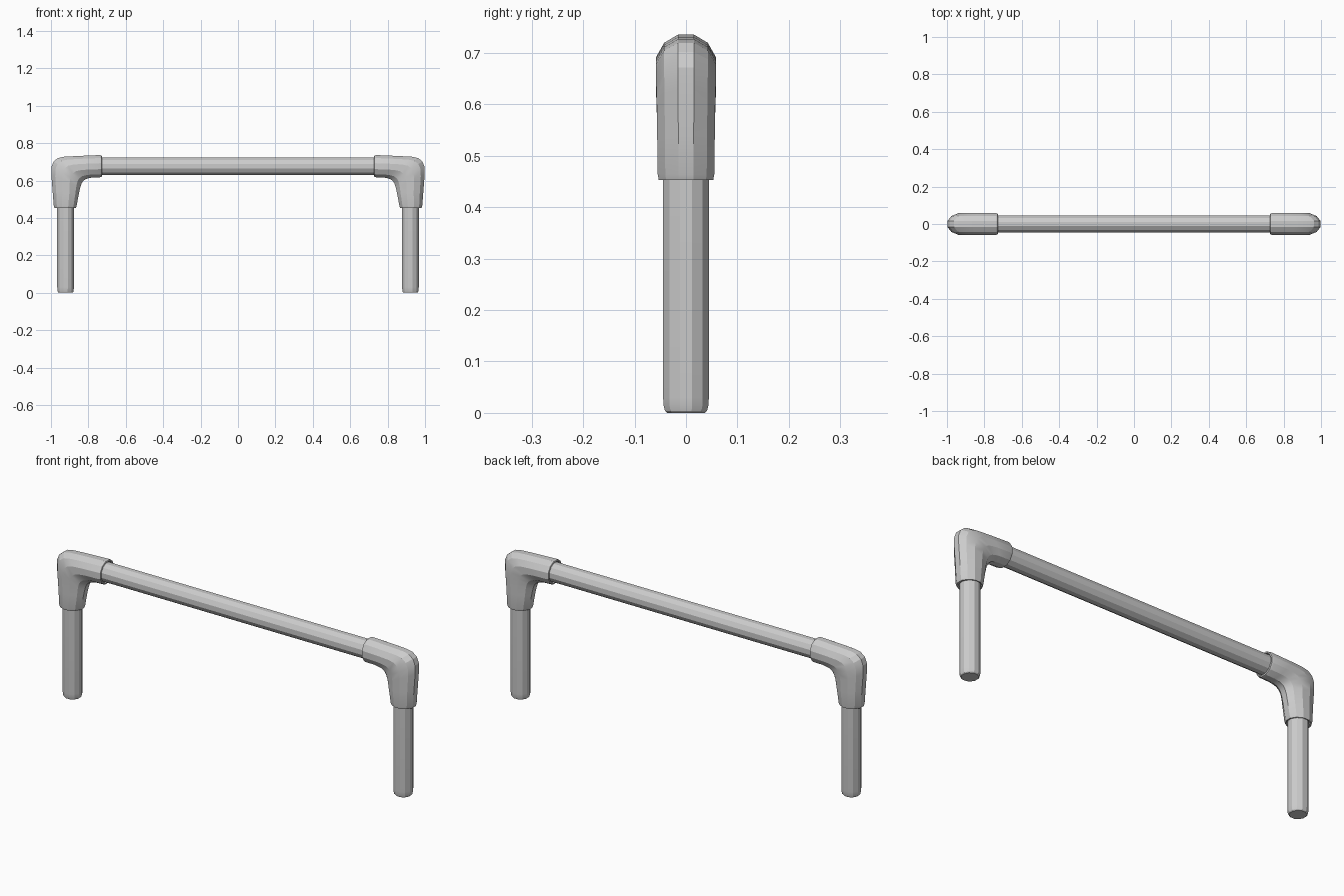
import bpy, bmesh
from math import sin, cos, pi
from mathutils import Vector

if "Cube" in bpy.data.objects:
    bpy.data.objects.remove(bpy.data.objects["Cube"])

SIDES = 12


def loft(name, rings):
    """Skin elliptical rings given as (outer xz, inner xz, half depth)."""
    bm = bmesh.new()
    loops = []
    for outer, inner, depth in rings:
        a = Vector((outer[0], 0, outer[1]))
        b = Vector((inner[0], 0, inner[1]))
        mid, half = (a + b) / 2, (a - b) / 2
        loop = []
        for i in range(SIDES):
            t = 2 * pi * (i + 0.5) / SIDES
            # scale so that the flats reach the given outline
            k = 1 / cos(pi / SIDES)
            loop.append(bm.verts.new(mid + half * cos(t) * k + Vector((0, depth * sin(t) * k, 0))))
        loops.append(loop)
    for p, q in zip(loops, loops[1:]):
        for i in range(SIDES):
            j = (i + 1) % SIDES
            bm.faces.new((p[i], p[j], q[j], q[i]))
    bm.faces.new(loops[0])
    bm.faces.new(loops[-1])
    bmesh.ops.recalc_face_normals(bm, faces=bm.faces)
    mesh = bpy.data.meshes.new(name)
    bm.to_mesh(mesh)
    bm.free()
    ob = bpy.data.objects.new(name, mesh)
    bpy.context.collection.objects.link(ob)
    bpy.context.view_layer.objects.active = ob
    ob.select_set(True)
    bpy.ops.object.shade_smooth_by_angle(angle=0.35)
    ob.select_set(False)
    return ob


def mirror(ob):
    ob.modifiers.new("mirror", "MIRROR").use_axis[0] = True


# Legs with a rounded foot
X, R = 0.922, 0.0445
leg = [(0, 0.037), (0.004, 0.041), (0.014, R - 0.001), (0.03, R), (0.56, R)]
mirror(loft("leg", [((X + r, z), (X - r, z), r) for z, r in leg]))

# Horizontal rail
Z, RR = 0.676, 0.0465
loft("rail", [((x, Z + RR), (x, Z - RR), 0.0445) for x in (-0.8, 0.8)])

# Elbow sockets, from the lower lip round the corner to the inner lip
elbow = [
    ((0.968, 0.460), (0.876, 0.460), 0.046),
    ((0.972, 0.453), (0.872, 0.453), 0.050),
    ((0.981, 0.453), (0.867, 0.454), 0.053),
    ((0.985, 0.464), (0.863, 0.464), 0.055),
    ((0.991, 0.540), (0.850, 0.534), 0.056),
    ((0.998, 0.630), (0.843, 0.565), 0.057),
    ((0.998, 0.672), (0.836, 0.585), 0.058),
    ((0.986, 0.702), (0.827, 0.598), 0.058),
    ((0.963, 0.720), (0.813, 0.608), 0.058),
    ((0.930, 0.727), (0.795, 0.613), 0.058),
    ((0.860, 0.731), (0.780, 0.616), 0.058),
    ((0.738, 0.736), (0.738, 0.617), 0.058),
    ((0.729, 0.733), (0.729, 0.620), 0.055),
    ((0.727, 0.727), (0.727, 0.626), 0.050),
    ((0.735, 0.723), (0.735, 0.629), 0.046),
]
mirror(loft("elbow_socket", elbow))
